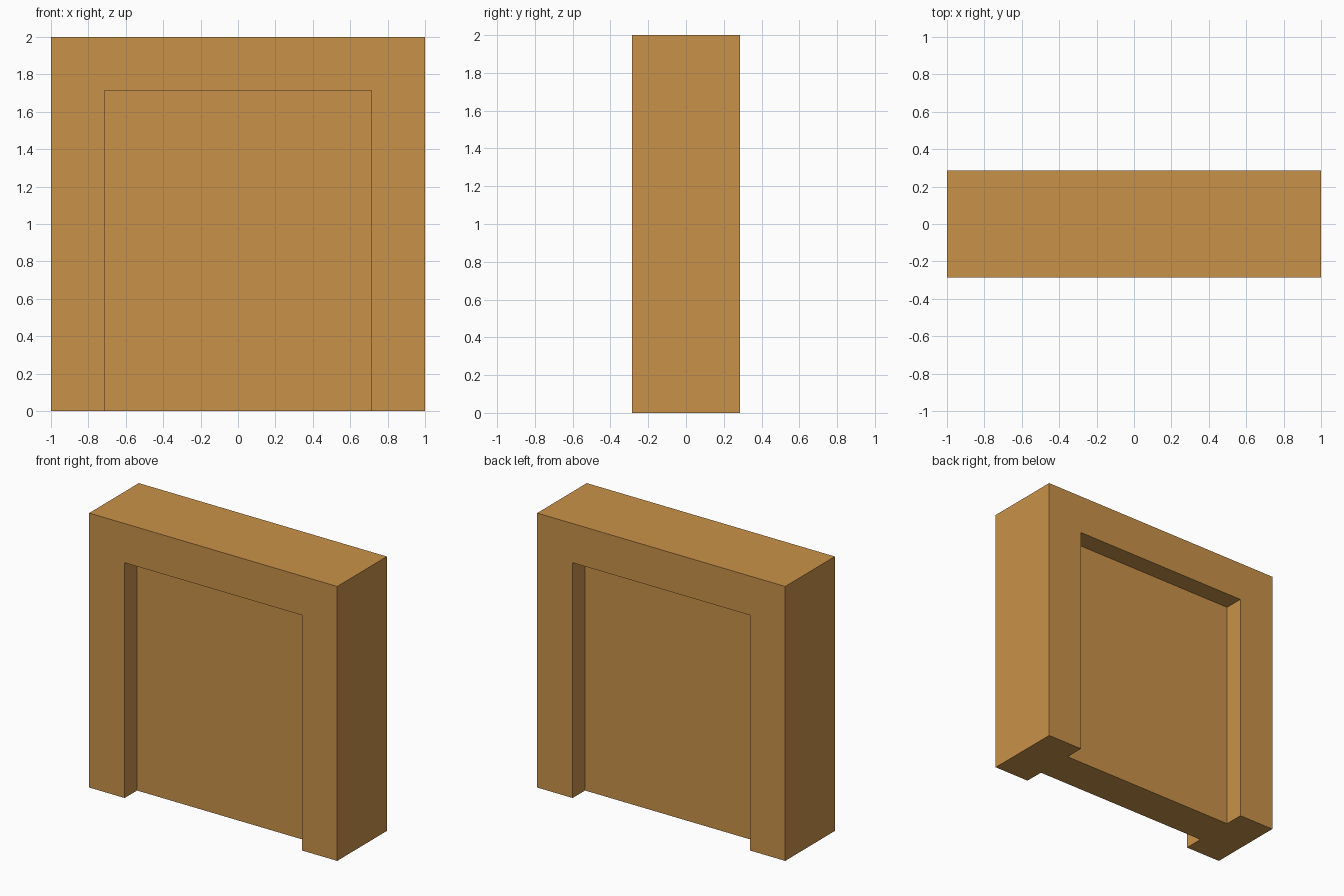
import bpy

if "Cube" in bpy.data.objects:
    bpy.data.objects.remove(bpy.data.objects["Cube"])

U = 2 / 7            # module: frame width, half depth
R = U / 2            # recess depth on each side

wood = bpy.data.materials.new("warm tan")
wood.diffuse_color = (0.584, 0.288, 0.067, 1)
wood.use_nodes = True
wood.node_tree.nodes["Principled BSDF"].inputs["Base Color"].default_value = wood.diffuse_color


def box(name, lo, hi):
    """Axis-aligned box between two corners."""
    size = [b - a for a, b in zip(lo, hi)]
    mid = [(a + b) / 2 for a, b in zip(lo, hi)]
    bpy.ops.mesh.primitive_cube_add(size=1, location=mid)
    ob = bpy.context.object
    ob.name = name
    ob.scale = size
    bpy.ops.object.transform_apply(location=True, rotation=False, scale=True)
    ob.data.materials.append(wood)
    return ob


# Solid block of the doorway
doorway = box("doorway_block", (-1, -U, 0), (1, U, 2))

# Recess on the front and the back, open at the bottom, leaving a centre panel
for side in (-1, 1):
    y = sorted((side * R, side * (U + 0.2)))
    cutter = box("recess_cutter", (-1 + U, y[0], -0.2), (1 - U, y[1], 2 - U))
    cutter.hide_render = True
    mod = doorway.modifiers.new("recess", 'BOOLEAN')
    mod.operation = 'DIFFERENCE'
    mod.solver = 'EXACT'
    mod.object = cutter
    bpy.context.view_layer.objects.active = doorway
    bpy.ops.object.modifier_apply(modifier=mod.name)
    bpy.data.objects.remove(cutter, do_unlink=True)
